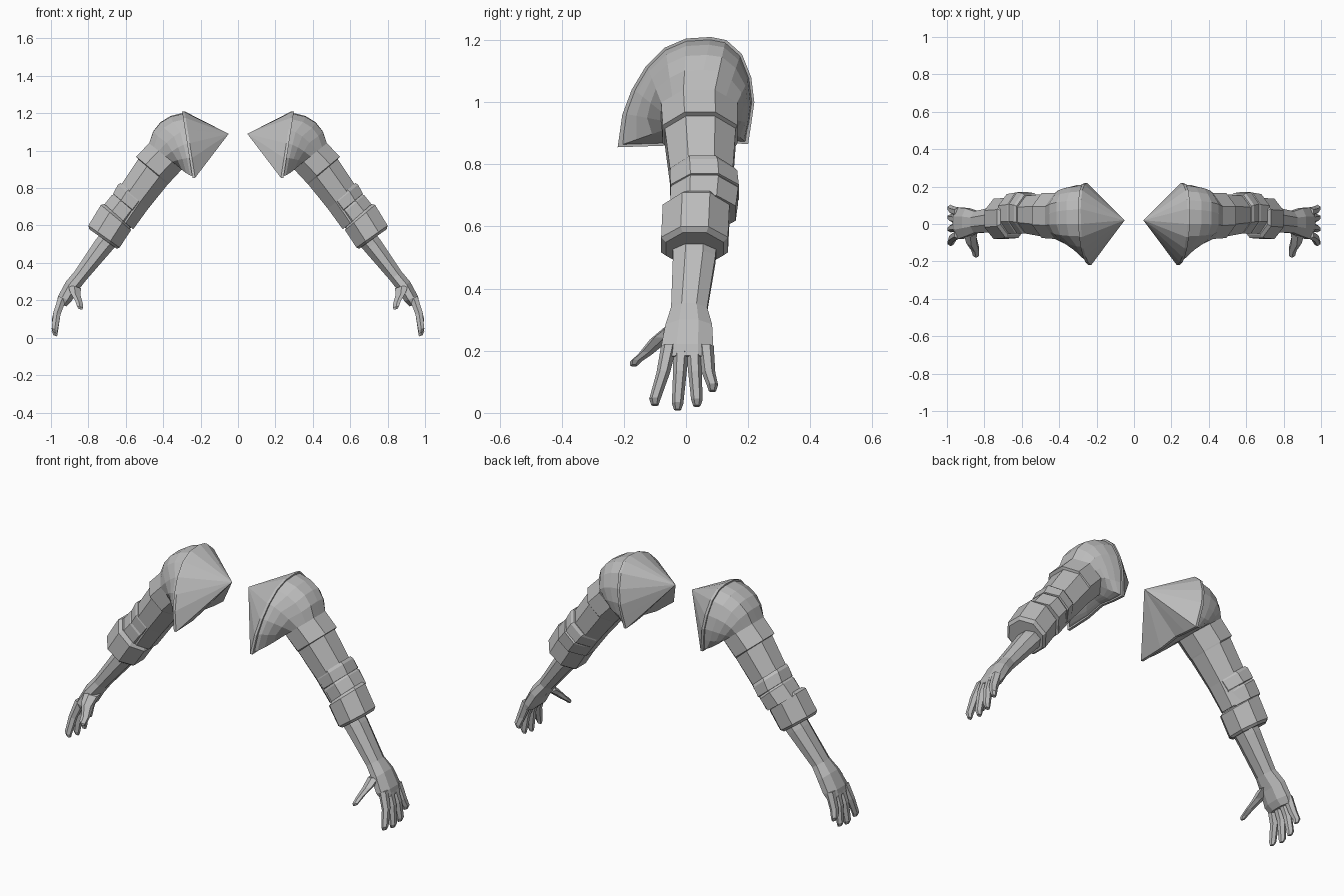
import bpy, bmesh, math
from mathutils import Vector

cube = bpy.data.objects.get("Cube")
if cube:
    bpy.data.objects.remove(cube)

grey = bpy.data.materials.new("plain_grey")
grey.use_nodes = True
grey.diffuse_color = (0.5, 0.5, 0.5, 1)
grey.node_tree.nodes["Principled BSDF"].inputs["Base Color"].default_value = grey.diffuse_color


def loft(name, rings):
    """Skin closed rings of points, cap the ends and mirror to the other side."""
    bm = bmesh.new()
    loops = [[bm.verts.new(p) for p in r] for r in rings]
    for a, b in zip(loops, loops[1:]):
        n = max(len(a), len(b))
        for i in range(n):
            j = (i + 1) % n
            if len(a) == 1:
                bm.faces.new((a[0], b[j], b[i]))
            else:
                bm.faces.new((a[i], a[j], b[j], b[i]))
    for end in (loops[0], loops[-1]):
        if len(end) > 2:
            bm.faces.new(end)
    bmesh.ops.recalc_face_normals(bm, faces=bm.faces)
    me = bpy.data.meshes.new(name)
    bm.to_mesh(me)
    bm.free()
    me.materials.append(grey)
    ob = bpy.data.objects.new(name, me)
    bpy.context.collection.objects.link(ob)
    ob.modifiers.new("other_arm", "MIRROR").use_axis[0] = True
    return ob


def section(outer, inner, y0, y1, sides=8, split=1):
    """Polygonal cross-section between an outer and an inner (x, z) point."""
    o, i = Vector((outer[0], 0, outer[1])), Vector((inner[0], 0, inner[1]))
    mid = (o + i) / 2 + Vector((0, (y0 + y1) / 2, 0))
    u, v = (o - i) / 2, Vector((0, (y1 - y0) / 2, 0))
    k = 1 / math.cos(math.pi / sides)
    corners = []
    for s in range(sides):
        a = (s + 0.5) * math.tau / sides
        corners.append(mid + (u * math.cos(a) + v * math.sin(a)) * k)
    if split == 1:
        return corners
    pts = []
    for s in range(sides):
        pts += [(corners[s - 1] + corners[s]) / 2, corners[s]]
    return pts


def limb(name, stations, sides=8):
    return loft(name, [section(*s, sides=sides) for s in stations])


# Shoulder rim, listed as (y, z) from the top towards the back
rim_yz = [(.08, 1.21), (.13, 1.2), (.18, 1.155), (.21, 1.08), (.22, 1.0), (.21, .93),
          (.2, .865), (.12, .87), (.04, .88), (-.07, .86), (-.22, .855), (-.205, .96),
          (-.175, 1.04), (-.13, 1.115), (-.07, 1.175), (0, 1.205)]
rim = [Vector((.23 + (z - .86) * .157, y, z)) for y, z in rim_yz]
centre = sum(rim, Vector()) / len(rim)
step = Vector((.014, 0, 0))
loft("shoulder_cone", [[Vector((.05, .02, 1.09))], rim, [p + step for p in rim]])

# Rounded shoulder flowing into the sleeve
sleeve_top = ((.475, 1.04), (.30, .90), -.08, .165)
target = section(*sleeve_top, split=2)
dome = []
for t in (0, .25, .5, .75, 1):
    row = []
    for n, (p, q) in enumerate(zip(rim, target)):
        p = centre + (p - centre) * .96 + step / 2
        bulge = .85 if n < 6 or n > 13 else .4
        c = p.lerp(q, .12)
        c.x = p.x + (q.x - p.x) * bulge
        row.append(p.lerp(c, t).lerp(c.lerp(q, t), t))
    dome.append(row)
loft("shoulder_dome", dome)

# Upper arm with a stepped sleeve band
limb("upper_arm", [sleeve_top,
                   ((.545, .968), (.37, .825), -.075, .165),
                   ((.533, .955), (.375, .82), -.068, .16),
                   ((.63, .81), (.48, .69), -.05, .15),
                   ((.70, .69), (.56, .58), -.04, .14)])

# Overlapping elbow plates and the heavy cuff
limb("elbow_plate_upper", [((.628, .828), (.48, .70), -.048, .155),
                           ((.642, .818), (.488, .69), -.052, .165),
                           ((.668, .77), (.522, .65), -.05, .17),
                           ((.66, .762), (.525, .645), -.045, .16)])
limb("elbow_plate_lower", [((.66, .768), (.53, .65), -.045, .16),
                           ((.675, .762), (.535, .64), -.05, .168),
                           ((.725, .70), (.575, .585), -.05, .16)])
limb("cuff", [((.715, .715), (.58, .595), -.055, .13),
              ((.733, .71), (.572, .575), -.075, .14),
              ((.80, .60), (.633, .482), -.08, .135),
              ((.795, .58), (.648, .476), -.065, .12)])

# Forearm and palm
limb("forearm", [((.70, .60), (.61, .54), -.045, .10),
                 ((.76, .525), (.675, .465), -.042, .095),
                 ((.875, .353), (.81, .31), -.048, .068)])
limb("hand", [((.875, .353), (.81, .31), -.048, .068),
              ((.92, .30), (.857, .25), -.066, .084),
              ((.962, .222), (.89, .195), -.08, .088),
              ((.97, .185), (.918, .168), -.07, .082)])


def digit(name, path):
    """Six-sided finger through (x, y, z, radius) points."""
    limb(name, [((x + r, z + r * .3), (x - r, z - r * .3), y - r, y + r)
                for x, y, z, r in path], sides=6)


# Four fingers spreading from the knuckles, each curling slightly
for name, y0, y1, tip in (("index_finger", -.055, -.10, .025), ("middle_finger", -.015, -.027, .01),
                          ("ring_finger", .025, .035, .022), ("little_finger", .064, .085, .07)):
    digit(name, [(.938, y0, .215, .022), (.968, y0 * .6 + y1 * .4, .13, .019),
                 (.98, y1, tip + .02, .016), (.977, y1, tip, .01)])

# Thumb
digit("thumb", [(.875, -.03, .275, .035), (.87, -.085, .235, .028),
                (.85, -.13, .19, .02), (.845, -.162, .165, .016), (.843, -.168, .152, .01)])
